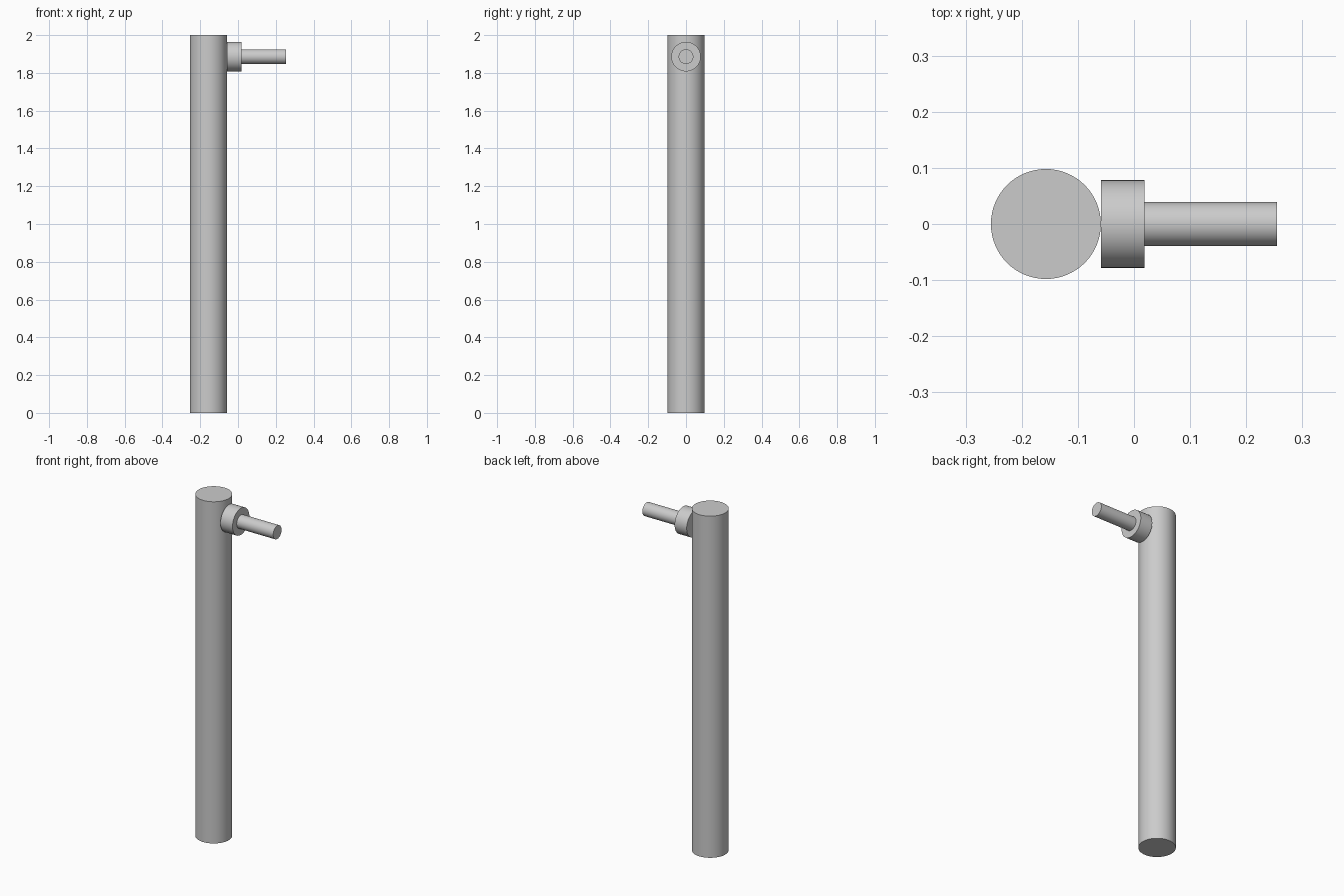
import bpy
import math

if "Cube" in bpy.data.objects:
    bpy.data.objects.remove(bpy.data.objects["Cube"], do_unlink=True)

# Single plain grey
grey = bpy.data.materials.new("plain_grey")
grey.use_nodes = True
COLOUR = (0.6, 0.6, 0.6, 1)
grey.diffuse_color = COLOUR
grey.node_tree.nodes["Principled BSDF"].inputs["Base Color"].default_value = COLOUR


def rod(name, radius, length, centre, tilt=0):
    bpy.ops.mesh.primitive_cylinder_add(vertices=64, radius=radius, depth=length,
                                        location=centre, rotation=(0, tilt, 0))
    part = bpy.context.object
    part.name = name
    part.data.materials.append(grey)
    bpy.ops.object.shade_smooth_by_angle(angle=math.radians(30))
    return part


POST_RADIUS = 0.098
POST_X = -0.157
ARM_Z = 1.886
COLLAR_LENGTH = 0.078
PIN_LENGTH = 0.236

# Upright post
rod("post", POST_RADIUS, 2, (POST_X, 0, 1))

# Collar touching the post, then the thin pin, both along x
x = POST_X + POST_RADIUS
for name, radius, length in (("collar", 0.078, COLLAR_LENGTH), ("pin", 0.039, PIN_LENGTH)):
    rod(name, radius, length, (x + length / 2, 0, ARM_Z), math.pi / 2)
    x += length
